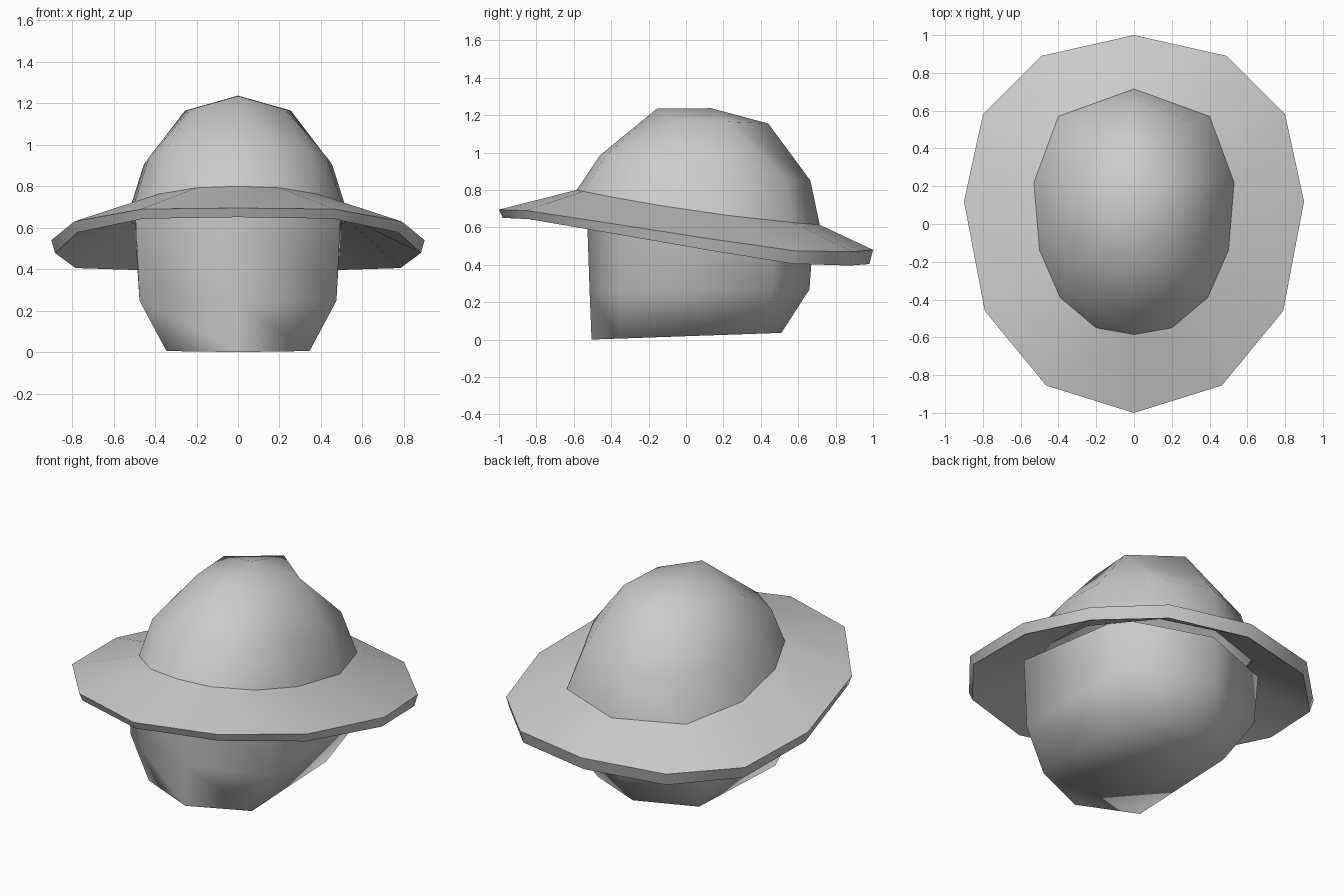
import bpy
import bmesh
import math

default_cube = bpy.data.objects.get("Cube")
if default_cube:
    bpy.data.objects.remove(default_cube, do_unlink=True)

grey = bpy.data.materials.new("plain_grey")
grey.use_nodes = True
grey_value = (0.6, 0.6, 0.6, 1)
grey.diffuse_color = grey_value
grey.node_tree.nodes["Principled BSDF"].inputs["Base Color"].default_value = grey_value


def mirrored_ring(half, height=None):
    """Close a half outline (back to front on +x); height gives z from y."""
    points = [(p[0], p[1], height(p[1]) if height else p[2]) for p in half]
    return points + [(-x, y, z) for x, y, z in reversed(points[1:-1])]


def loft(name, rings, smooth_angle, cap_start=False, cap_end=False, apex=None):
    """Join matching rings with faces, then cap or close to an apex."""
    mesh = bpy.data.meshes.new(name)
    bm = bmesh.new()
    loops = [[bm.verts.new(point) for point in ring] for ring in rings]
    count = len(loops[0])
    for lower, upper in zip(loops, loops[1:]):
        for i in range(count):
            j = (i + 1) % count
            bm.faces.new((lower[i], lower[j], upper[j], upper[i]))
    if cap_start:
        bm.faces.new(list(reversed(loops[0])))
    if cap_end:
        bm.faces.new(loops[-1])
    if apex:
        tip = bm.verts.new(apex)
        for i in range(count):
            bm.faces.new((loops[-1][i], loops[-1][(i + 1) % count], tip))
    bmesh.ops.remove_doubles(bm, verts=bm.verts[:], dist=0.001)
    bmesh.ops.triangulate(bm, faces=[f for f in bm.faces if len(f.verts) > 4])
    bmesh.ops.recalc_face_normals(bm, faces=bm.faces[:])
    bm.to_mesh(mesh)
    bm.free()
    mesh.materials.append(grey)
    part = bpy.data.objects.new(name, mesh)
    bpy.context.collection.objects.link(part)
    bpy.ops.object.select_all(action="DESELECT")
    part.select_set(True)
    bpy.context.view_layer.objects.active = part
    bpy.ops.object.shade_smooth_by_angle(angle=math.radians(smooth_angle))
    return part


# Crown of the hat: a leaning dome; repeated points merge into larger facets
base_half = [(0, .715), (.4, .57), (.53, .22), (.5, -.14), (.39, -.39), (.2, -.55), (0, -.585)]
shoulder_half = [(0, .665), (.32, .53), (.455, .23), (.43, -.07), (.35, -.32), (.18, -.43), (0, -.46)]
top_back, top_side = (0, .44, 1.155), (.255, .23, 1.165)
top_front_side, top_front = (.23, -.06, 1.17), (0, -.155, 1.235)
top_half = [top_back, top_side, top_side, top_front_side, top_front_side, top_front, top_front]


def seam_height(y):
    return .695 - .15 * y + .05 * y * y


crown_base = mirrored_ring(base_half, seam_height)
crown_shoulder = mirrored_ring(shoulder_half, lambda y: .93 - .12 * y)
crown_top = mirrored_ring(top_half)
# Front point is listed twice, so the mirrored half repeats it as well
loft("hat_crown", [crown_base, crown_shoulder, crown_top], 80, apex=(0, .135, 1.237))

# Brim: sloping top, thin outer lip and a hollow underside
rim_half = [(0, 1, .48), (.49, .89, .47), (.8, .58, .475), (.9, .12, .54),
            (.79, -.46, .63), (.465, -.855, .69), (0, -1, .695)]
rim_top = mirrored_ring(rim_half)
rim_bottom = [(x * .98, y * .98, z - .06 - .016 * y) for x, y, z in rim_top]
under_seam = [(x * .97, y * .97, z - .04) for x, y, z in crown_base]
loft("hat_brim", [crown_base, rim_top, rim_bottom, under_seam], 40)

# Head: a boxy six-sided block with pointed front and back
chin = mirrored_ring([(0, .51), (.34, .36), (.345, -.36), (0, -.505)], lambda y: .018 + .035 * y)
jaw = mirrored_ring([(0, .66), (.475, .46), (.475, -.35), (0, -.515)], lambda y: .255 + .02 * y)
brow = mirrored_ring([(0, .68), (.495, .47), (.495, -.35), (0, -.53)], lambda y: .62 - .12 * y)
loft("head", [chin, jaw, brow], 80, cap_start=True, cap_end=True)
